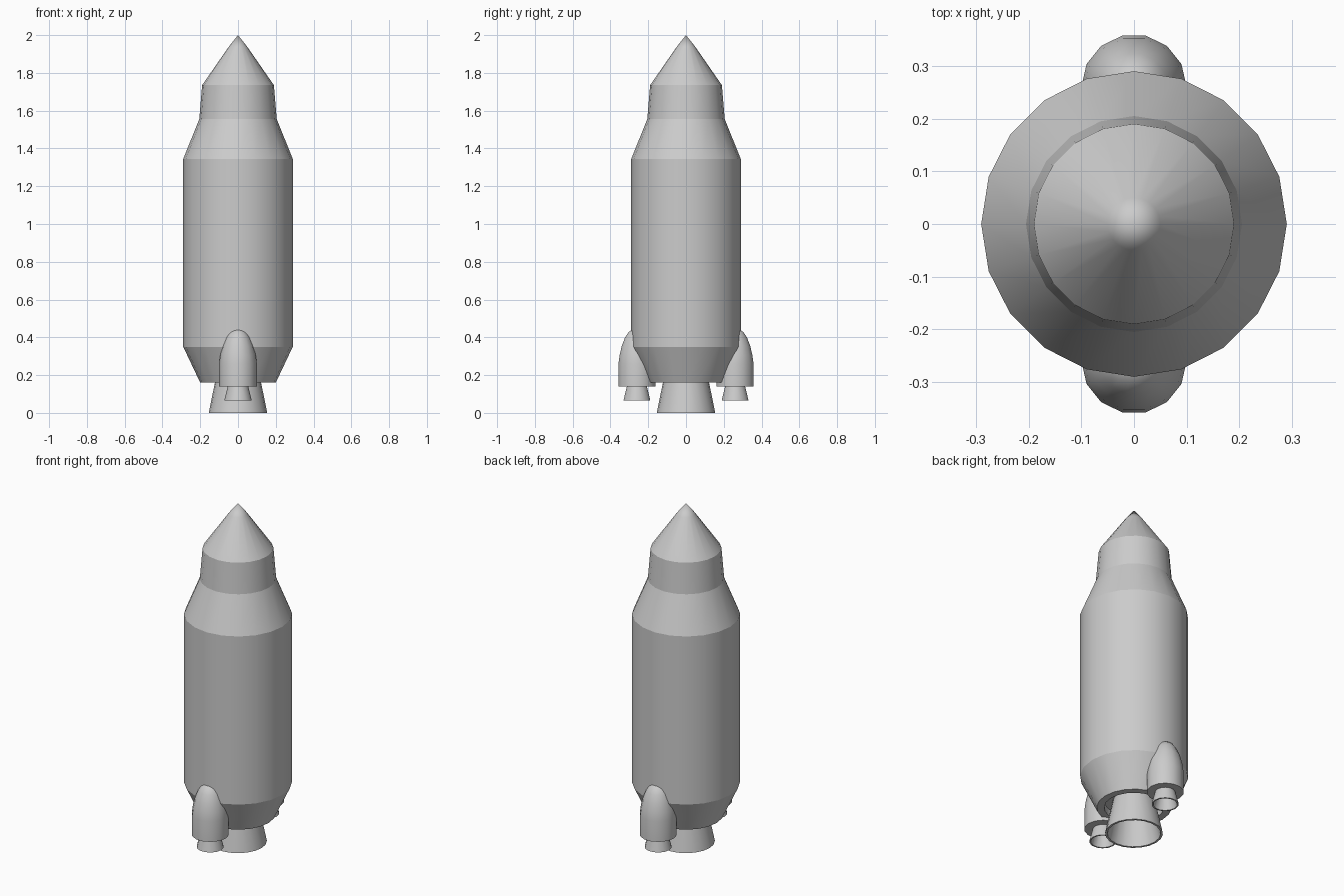
import bpy, bmesh, math

cube = bpy.data.objects.get("Cube")
if cube:
    bpy.data.objects.remove(cube, do_unlink=True)

grey = bpy.data.materials.new("light_grey")
grey.use_nodes = True
colour = (0.6, 0.6, 0.6, 1)
grey.diffuse_color = colour
grey.node_tree.nodes["Principled BSDF"].inputs["Base Color"].default_value = colour


def lathe(name, profile, sides, y=0.0, sharp=()):
    """Revolve (radius, height) points about z; rings listed in sharp stay creased."""
    bm = bmesh.new()
    rings = []
    for r, z in profile:
        if r == 0:
            rings.append([bm.verts.new((0, y, z))])
        else:
            angles = [math.tau * i / sides for i in range(sides)]
            rings.append([bm.verts.new((r * math.cos(a), y + r * math.sin(a), z)) for a in angles])
    for low, high in zip(rings, rings[1:]):
        for i in range(sides):
            j = (i + 1) % sides
            if len(low) == 1:
                bm.faces.new((low[0], high[j], high[i]))
            elif len(high) == 1:
                bm.faces.new((low[i], low[j], high[0]))
            else:
                bm.faces.new((low[i], low[j], high[j], high[i]))
    bmesh.ops.recalc_face_normals(bm, faces=bm.faces)
    creases = [(rings[k][i], rings[k][(i + 1) % sides]) for k in sharp for i in range(sides)]
    mesh = bpy.data.meshes.new(name)
    bm.verts.index_update()
    crease_keys = {frozenset((a.index, b.index)) for a, b in creases}
    bm.to_mesh(mesh)
    bm.free()
    mesh.materials.append(grey)
    obj = bpy.data.objects.new(name, mesh)
    bpy.context.collection.objects.link(obj)
    bpy.ops.object.select_all(action="DESELECT")
    obj.select_set(True)
    bpy.context.view_layer.objects.active = obj
    bpy.ops.object.shade_smooth_by_angle(angle=math.radians(30))
    for edge in mesh.edges:
        if frozenset(edge.vertices) in crease_keys:
            edge.use_edge_sharp = True
    return obj


def nozzle(name, top_r, top_z, exit_r, exit_z, wall, sides, y=0.0):
    """Hollow flared bell, open at the bottom and closed inside at the top."""
    inner_z = top_z - wall
    return lathe(name, [(0, top_z), (top_r, top_z), (exit_r, exit_z),
                        (exit_r - wall, exit_z), (top_r - wall, inner_z), (0, inner_z)], sides, y)


# Main hull with a recessed engine bay and a pointed nose
hull = [(0, 0.20), (0.16, 0.20), (0.16, 0.16), (0.20, 0.16), (0.29, 0.35),
        (0.29, 1.345), (0.205, 1.555), (0.19, 1.735), (0.05, 1.937), (0, 2.0)]
lathe("hull", hull, 20, sharp=range(1, 8))
nozzle("main_nozzle", 0.112, 0.21, 0.155, 0.0, 0.012, 20)

# Boosters at front and back, each with its own small nozzle
booster = [(0, 0.14), (0.10, 0.14), (0.10, 0.26), (0.094, 0.305), (0.082, 0.355),
           (0.064, 0.40), (0.046, 0.427), (0.024, 0.442), (0, 0.446)]
for side, y in (("front", -0.26), ("back", 0.26)):
    lathe(side + "_booster", booster, 14, y, sharp=[1])
    nozzle(side + "_booster_nozzle", 0.052, 0.15, 0.073, 0.065, 0.008, 14, y)
